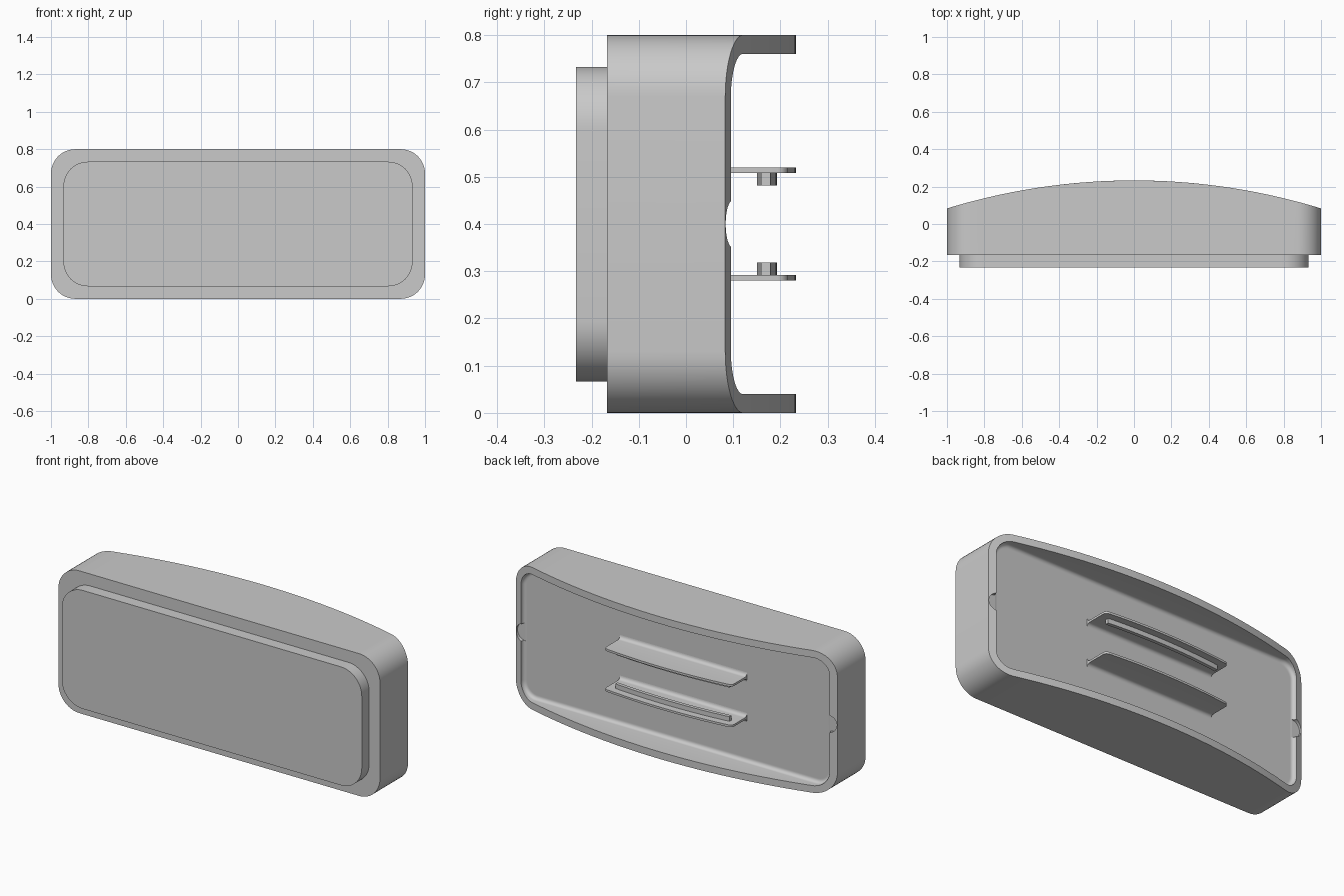
import bpy, bmesh, math
from math import sin, cos, pi

cube = bpy.data.objects.get("Cube")
if cube:
    bpy.data.objects.remove(cube)

MID = 0.4            # height of the centre line
FLOOR = 0.072        # y of the recess floor
FILLET = 0.02        # rounding where walls and shelves meet the floor
RADIUS = 3.41        # curvature of the back edge

grey = bpy.data.materials.new("light_grey")
grey.use_nodes = True
grey.diffuse_color = (0.59, 0.59, 0.59, 1)
grey.node_tree.nodes["Principled BSDF"].inputs["Base Color"].default_value = (0.59, 0.59, 0.59, 1)


def back(x):
    """Curved back line of the shell."""
    return 0.233 - RADIUS + math.sqrt(RADIUS ** 2 - x * x)


def outline(inset, radius, corner=12, side=24):
    """Rounded rectangle as (x, z) pairs, long edges subdivided."""
    a, b = 1 - inset - radius, MID - inset - radius
    pts = []
    for k, (sx, sz) in enumerate([(1, 1), (-1, 1), (-1, -1), (1, -1)]):
        for i in range(corner + 1):
            t = (k + i / corner) * pi / 2
            pts.append((sx * a + radius * cos(t), MID + sz * b + radius * sin(t)))
        if k in (0, 2):
            x0, z0 = pts[-1]
            pts += [(x0 - 2 * sx * a * i / side, z0) for i in range(1, side)]
    return pts


def loft(name, rings):
    """Skin a list of equal rings and cap both ends."""
    bm = bmesh.new()
    loops = [[bm.verts.new(p) for p in ring] for ring in rings]
    n = len(loops[0])
    for a, b in zip(loops, loops[1:]):
        for i in range(n):
            j = (i + 1) % n
            bm.faces.new((a[i], a[j], b[j], b[i]))
    bm.faces.new(loops[0])
    bm.faces.new(loops[-1])
    bmesh.ops.recalc_face_normals(bm, faces=bm.faces)
    mesh = bpy.data.meshes.new(name)
    bm.to_mesh(mesh)
    bm.free()
    obj = bpy.data.objects.new(name, mesh)
    bpy.context.collection.objects.link(obj)
    mesh.materials.append(grey)
    return obj


def smooth(obj):
    bpy.ops.object.select_all(action='DESELECT')
    obj.select_set(True)
    bpy.context.view_layer.objects.active = obj
    bpy.ops.object.shade_smooth_by_angle(angle=math.radians(30))


def ring(inset, radius, y):
    return [(x, y(x) if callable(y) else y, z) for x, z in outline(inset, radius)]


# Shallow shell with a curved rim and a filleted floor
rings = [ring(0, 0.13, -0.167), ring(0, 0.13, back), ring(0.04, 0.09, back)]
for i in range(7):
    t = i / 6 * pi / 2
    d = FILLET * (1 - cos(t))
    rings.append(ring(0.04 + d, 0.09 - d, FLOOR + FILLET * (1 - sin(t))))
rings.append(ring(0.064, 0.066, FLOOR))
shell = loft("shell", rings)

# Small round notches in the end walls of the rim, down to the floor
for side in (-1, 1):
    bpy.ops.mesh.primitive_cylinder_add(vertices=48, radius=0.05, depth=0.08,
                                        location=(side * 0.947, FLOOR + 0.041, MID),
                                        rotation=(pi / 2, 0, 0))
    cutter = bpy.context.object
    cutter.name = "notch_cutter"
    cutter.data.materials.append(grey)
    cut = shell.modifiers.new("notch", 'BOOLEAN')
    cut.operation = 'DIFFERENCE'
    cut.solver = 'EXACT'
    cut.object = cutter
    bpy.context.view_layer.objects.active = shell
    bpy.ops.object.modifier_apply(modifier=cut.name)
    bpy.data.objects.remove(cutter)
smooth(shell)

# Raised front panel
smooth(loft("front_panel", [ring(0.067, 0.13, -0.233), ring(0.067, 0.13, -0.16)]))

LEFT, RIGHT, CORNER = 0.36, -0.43, 0.02   # shelf ends and corner rounding


def bracket_section(x, sign):
    """Thin shelf with floor fillets and rounded outer corners."""
    half = 0.006
    gap = max(0, CORNER - min(LEFT - x, x - RIGHT))
    tip = back(x) - CORNER + math.sqrt(max(0, CORNER ** 2 - gap ** 2))
    side = [(FLOOR - 0.01, half + FILLET)]
    for i in range(7):
        t = i / 6 * pi / 2
        side.append((FLOOR + FILLET * (1 - cos(t)), half + FILLET * (1 - sin(t))))
    side.append((tip, half))
    prof = side + [(y, -z) for y, z in reversed(side)]
    return [(x, y, MID + sign * (0.114 + z)) for y, z in prof]


def rib_section(x, sign):
    """Curved rib on the inner face of the shelf."""
    y0, y1 = back(x) - 0.06, back(x) - 0.04
    z0, z1 = MID + sign * 0.082, MID + sign * 0.11
    return [(x, y0, z0), (x, y1, z0), (x, y1, z1), (x, y0, z1)]


def span(x0, x1, n=32):
    """Stations from x0 to x1, closer together near the ends."""
    return [x0 + (x1 - x0) * (1 - cos(pi * i / n)) / 2 for i in range(n + 1)]


# Pair of mirrored shelves with facing ribs
for label, sign in (("upper", 1), ("lower", -1)):
    smooth(loft(label + "_bracket", [bracket_section(x, sign) for x in span(RIGHT, LEFT)]))
    smooth(loft(label + "_rib", [rib_section(x, sign) for x in span(-0.39, 0.315)]))
